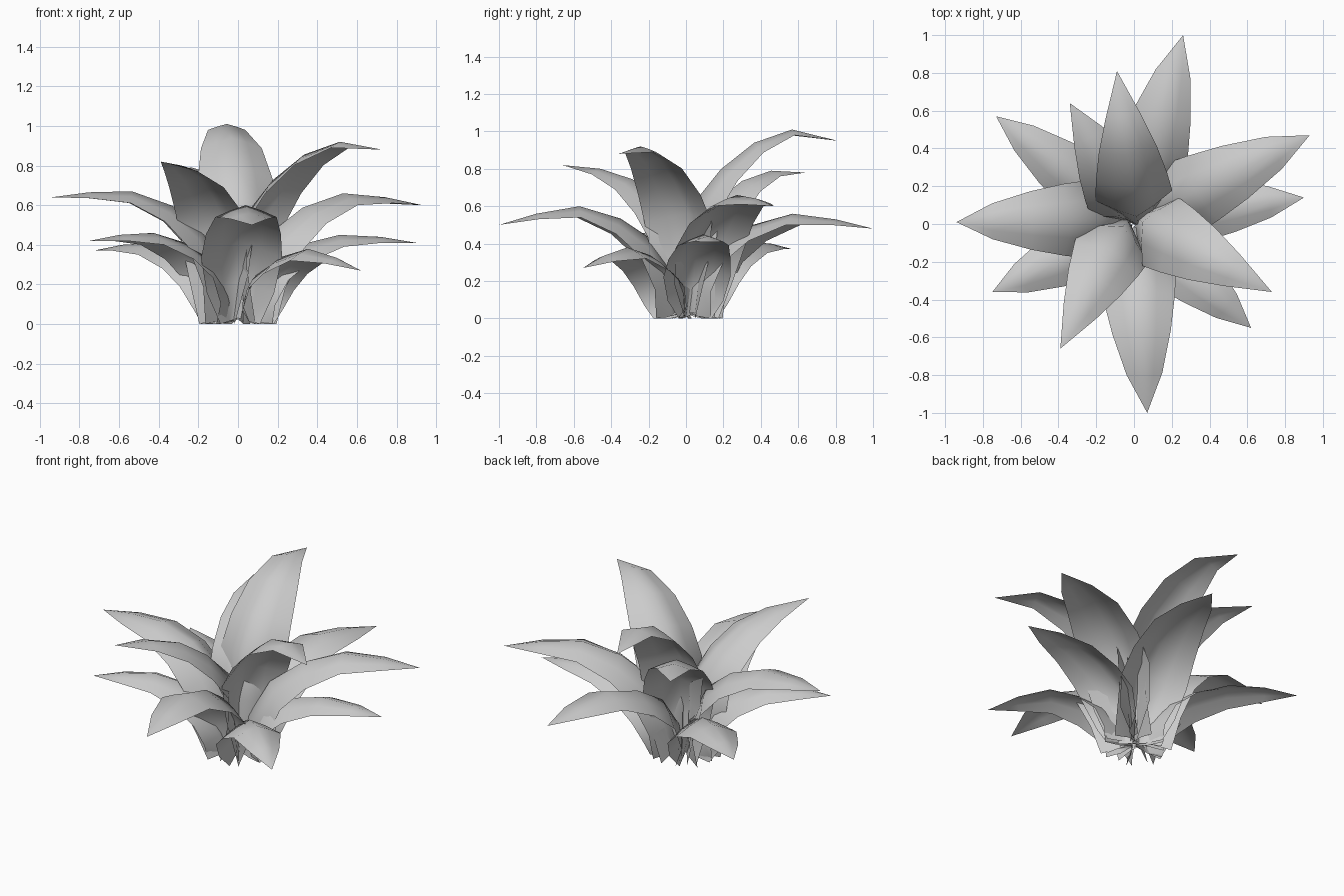
import bpy
import bmesh
from math import atan2, hypot
from mathutils import Vector, Matrix

cube = bpy.data.objects.get("Cube")
if cube:
    bpy.data.objects.remove(cube)

leaf_grey = bpy.data.materials.new("leaf_grey")
leaf_grey.use_nodes = True
GREY = (0.6, 0.6, 0.6, 1)
leaf_grey.diffuse_color = GREY
leaf_grey.node_tree.nodes["Principled BSDF"].inputs["Base Color"].default_value = GREY

# Midrib profiles: (reach fraction, height fraction)
UPRIGHT = [(-.02, .03), (-.01, .33), (.05, .61), (.23, .79), (.45, .93), (.7, 1)]
ARCHING = [(.01, .05), (.05, .35), (.17, .69), (.35, .89), (.57, 1), (.8, .97)]
# Half width and fold depth along a leaf
WIDTH = [.1, .17, .205, .19, .155, .095, 0]
FOLD = [.16, .14, .12, .09, .06, .03, 0]


def make_leaf(name, root, tip, peak, profile, width):
    """Arched blade from its root to its tip, folded along the midrib."""
    x, y, z = tip[0] - root[0], tip[1] - root[1], tip[2]
    reach = hypot(x, y)
    rib = [Vector((r * reach, 0, h * peak)) for r, h in profile]
    if profile is ARCHING:
        rib[-1].z = (peak + z) / 2 + .01
    rib.append(Vector((reach, 0, z)))

    bm = bmesh.new()
    rows = []
    for i, p in enumerate(rib[:-1]):
        tangent = (rib[i + 1] - rib[max(i - 1, 0)]).normalized()
        down = Vector((tangent.z, 0, -tangent.x))
        row = []
        for u in (-1, -.5, 0, .5, 1):
            side = Vector((0, u * WIDTH[i] * width, 0))
            row.append(bm.verts.new(p + side + down * FOLD[i] * abs(u) ** 1.2))
        rows.append(row)
    # Ragged root: the outer corners reach the ground
    for corner in (rows[0][0], rows[0][-1]):
        corner.co.z = 0
    point = bm.verts.new(rib[-1])
    for a, b in zip(rows, rows[1:]):
        for j in range(4):
            bm.faces.new((a[j], b[j], b[j + 1], a[j + 1]))
    for j in range(4):
        bm.faces.new((rows[-1][j], point, rows[-1][j + 1]))
    bm.transform(Matrix.Translation((*root, 0)) @ Matrix.Rotation(atan2(y, x), 4, "Z"))
    bmesh.ops.recalc_face_normals(bm, faces=bm.faces)
    if sum(f.normal.z for f in bm.faces) < 0:
        bmesh.ops.reverse_faces(bm, faces=bm.faces)
    for f in bm.faces:
        f.smooth = True
    mesh = bpy.data.meshes.new(name)
    bm.to_mesh(mesh)
    bm.free()
    mesh.materials.append(leaf_grey)
    bpy.context.collection.objects.link(bpy.data.objects.new(name, mesh))


# Each leaf: root position, tip position and peak height
TIERS = {
    "inner_leaf": (UPRIGHT, 1, [
        ((.02, 0), (-.09, .81, .95), 1.01), ((-.04, .02), (-.39, -.66, .82), .8),
        ((.01, .03), (.73, -.36, .88), .92), ((.02, .02), (-.34, .64, .78), .79)]),
    "middle_leaf": (ARCHING, 1, [
        ((0, 0), (.26, 1, .48), .56), ((0, .03), (-.94, .01, .64), .67),
        ((0, 0), (.07, -1, .5), .6), ((0, .01), (.93, .47, .6), .66)]),
    "lower_leaf": (ARCHING, .88, [
        ((0, 0), (-.73, .57, .37), .41), ((0, 0), (-.75, -.36, .42), .46),
        ((0, 0), (.62, -.55, .27), .38), ((0, .03), (.9, .14, .41), .45)]),
}
for tier, (profile, width, leaves) in TIERS.items():
    for n, (root, tip, peak) in enumerate(leaves, 1):
        make_leaf(f"{tier}_{n}", root, tip, peak, profile, width)
